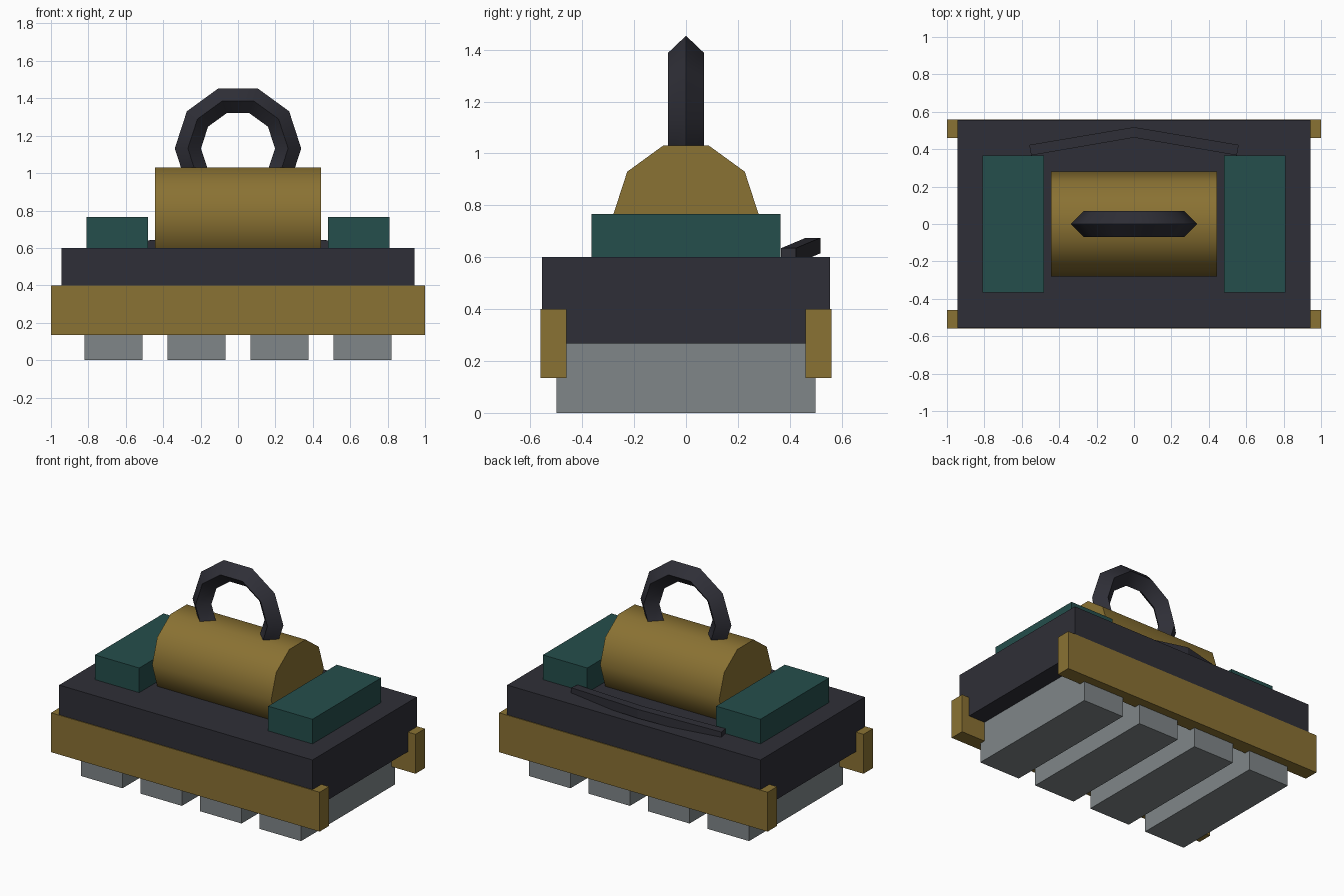
import bpy, bmesh, math
from mathutils import Vector

if "Cube" in bpy.data.objects:
    bpy.data.objects.remove(bpy.data.objects["Cube"])


def material(name, rgb):
    m = bpy.data.materials.new(name)
    m.diffuse_color = (*rgb, 1.0)
    m.use_nodes = True
    m.node_tree.nodes["Principled BSDF"].inputs["Base Color"].default_value = m.diffuse_color
    return m


GOLD = material("brass", (0.255, 0.168, 0.033))
DARK = material("dark_iron", (0.028, 0.028, 0.038))
TEAL = material("dark_teal", (0.018, 0.077, 0.072))
GREY = material("steel_grey", (0.215, 0.24, 0.248))


def finish(name, bm, mat, smooth_angle=None):
    bmesh.ops.recalc_face_normals(bm, faces=bm.faces)
    me = bpy.data.meshes.new(name)
    bm.to_mesh(me)
    bm.free()
    me.materials.append(mat)
    ob = bpy.data.objects.new(name, me)
    bpy.context.collection.objects.link(ob)
    if smooth_angle:
        bpy.ops.object.select_all(action='DESELECT')
        ob.select_set(True)
        bpy.context.view_layer.objects.active = ob
        bpy.ops.object.shade_smooth_by_angle(angle=math.radians(smooth_angle))
    return ob


def box(name, lo, hi, mat):
    lo, hi = Vector(lo), Vector(hi)
    bm = bmesh.new()
    bmesh.ops.create_cube(bm, size=1)
    for v in bm.verts:
        v.co = Vector((v.co[i] * (hi[i] - lo[i]) + (lo[i] + hi[i]) / 2 for i in range(3)))
    return finish(name, bm, mat)


def bridge(bm, rings, closed):
    """Join successive vertex rings with quads; cap the ends if open."""
    n = len(rings[0])
    for i in range(len(rings) if closed else len(rings) - 1):
        a, b = rings[i], rings[(i + 1) % len(rings)]
        for j in range(n):
            k = (j + 1) % n
            bm.faces.new((a[j], a[k], b[k], b[j]))
    if not closed:
        bm.faces.new(rings[0])
        bm.faces.new(rings[-1])


# Four treads under the body
for i, x in enumerate((-0.665, -0.222, 0.222, 0.665)):
    box(f"tread_{i + 1}", (x - 0.155, -0.5, 0), (x + 0.155, 0.5, 0.27), GREY)

# Main body
box("body", (-0.943, -0.555, 0.268), (0.943, 0.555, 0.6), DARK)

# Front and back rails, left and right pads
for s, rail, pad in ((-1, "front_rail", "left_pad"), (1, "back_rail", "right_pad")):
    box(rail, (-1, s * 0.51 - 0.05, 0.135), (1, s * 0.51 + 0.05, 0.4), GOLD)
    box(pad, (s * 0.645 - 0.165, -0.365, 0.6), (s * 0.645 + 0.165, 0.365, 0.766), TEAL)

# Ten-sided drum lying along x
bm = bmesh.new()
bridge(bm, [[bm.verts.new((x, 0.28 * math.cos(j * math.tau / 10),
                           0.765 + 0.28 * math.sin(j * math.tau / 10)))
             for j in range(10)] for x in (-0.443, 0.443)], False)
finish("drum", bm, GOLD, 40)

# Ring handle: ten segments, diamond cross-section
bm = bmesh.new()
rings = []
for i in range(10):
    a = i * math.tau / 10
    ring = []
    for j in range(4):
        b = j * math.tau / 4
        r = 0.268 + 0.07 * math.cos(b)
        ring.append(bm.verts.new((r * math.cos(a), 0.07 * math.sin(b), 1.132 + r * math.sin(a))))
    rings.append(ring)
bridge(bm, rings, True)
finish("ring_handle", bm, DARK, 40)

# Bent bar resting on the back of the deck
bm = bmesh.new()
rings = []
for x, y, z, skew in ((-0.555, 0.395, 0.605, -0.005), (0, 0.49, 0.645, 0), (0.555, 0.395, 0.605, 0.005)):
    rings.append([bm.verts.new((x + skew * dy, y + 0.028 * dy, z + 0.03 * dz))
                  for dy, dz in ((-1, -1), (1, -1), (1, 1), (-1, 1))])
bridge(bm, rings, False)
finish("back_bar", bm, DARK)
